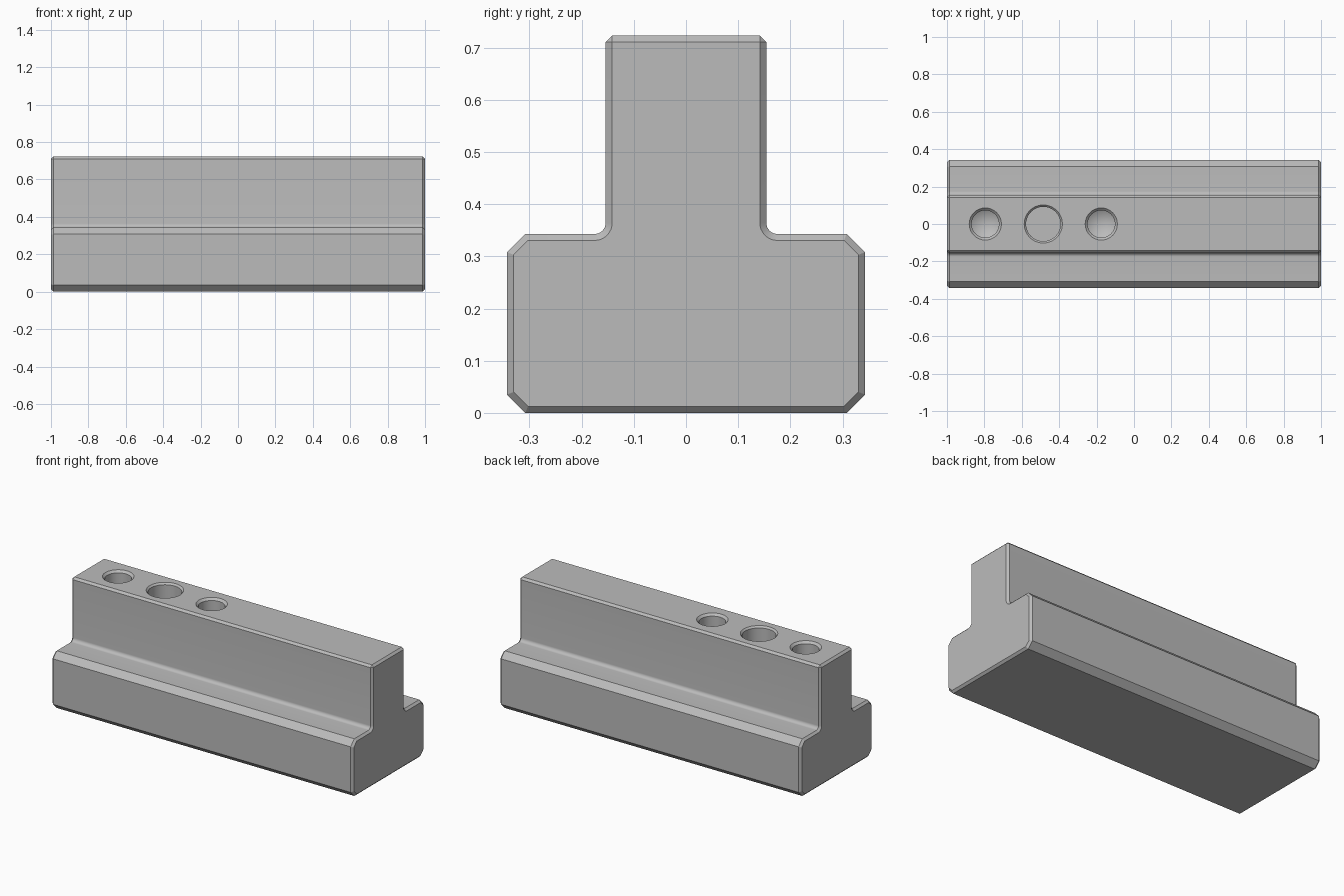
import bpy
import bmesh
from math import sin, cos, pi, radians

cube = bpy.data.objects.get("Cube")
if cube:
    bpy.data.objects.remove(cube, do_unlink=True)

HALF_LENGTH = 1.0
EDGE = 0.0125            # small bevel on the ends and neck top
FOOT_W, FOOT_H = 0.343, 0.343
NECK_W, TOP = 0.154, 0.723
CHAMFER, FILLET = 0.035, 0.021

steel = bpy.data.materials.new("steel_grey")
steel.use_nodes = True
colour = (0.5, 0.5, 0.5, 1.0)
steel.diffuse_color = colour
steel.node_tree.nodes["Principled BSDF"].inputs["Base Color"].default_value = colour


def make_object(name, bm):
    bmesh.ops.recalc_face_normals(bm, faces=bm.faces)
    mesh = bpy.data.meshes.new(name)
    bm.to_mesh(mesh)
    bm.free()
    mesh.materials.append(steel)
    obj = bpy.data.objects.new(name, mesh)
    bpy.context.collection.objects.link(obj)
    return obj


def section(inset):
    """T-shaped section, mirrored about the middle; inset shrinks it evenly."""
    w, h, low = FOOT_W - inset, FOOT_H - inset, inset
    c = CHAMFER - 0.586 * inset
    half = [(w - c, low), (w, low + c), (w, h - c), (w - c, h)]
    # Concave fillet where the neck meets the foot
    r = FILLET + inset
    for i in range(9):
        a = -pi / 2 - i * pi / 16
        half.append((NECK_W + FILLET + r * cos(a), FOOT_H + FILLET + r * sin(a)))
    # Neck top: the end bevel meets the long bevel at one corner
    half.append((NECK_W - inset, TOP - EDGE))
    half.append((NECK_W - EDGE, TOP - inset))
    return half + [(-y, z) for y, z in reversed(half)]


def body():
    bm = bmesh.new()
    inner = HALF_LENGTH - EDGE
    stations = [(-HALF_LENGTH, EDGE), (-inner, 0), (inner, 0), (HALF_LENGTH, EDGE)]
    rings = [[bm.verts.new((x, y, z)) for y, z in section(d)] for x, d in stations]
    n = len(rings[0])
    for a, b in zip(rings, rings[1:]):
        for i in range(n):
            j = (i + 1) % n
            bm.faces.new((a[i], a[j], b[j], b[i]))
    bm.faces.new(rings[0])
    bm.faces.new(rings[-1])
    bmesh.ops.remove_doubles(bm, verts=bm.verts, dist=1e-5)
    return make_object("slot_nut_body", bm)


def hole_cutter(name, x, radius, lip, depth, tip):
    """Turned cutter: countersunk lip, straight bore, flat or drilled bottom."""
    bm = bmesh.new()
    bore = radius - lip
    profile = [(radius, TOP + 0.05), (radius, TOP),
               (bore, TOP - lip), (bore, TOP - depth)]
    steps = 48
    rings = [[bm.verts.new((x + r * cos(2 * pi * i / steps),
                            r * sin(2 * pi * i / steps), z))
              for i in range(steps)] for r, z in profile]
    for a, b in zip(rings, rings[1:]):
        for i in range(steps):
            j = (i + 1) % steps
            bm.faces.new((a[i], a[j], b[j], b[i]))
    bm.faces.new(rings[0])
    if tip:
        point = bm.verts.new((x, 0, TOP - depth - tip))
        for i in range(steps):
            bm.faces.new((rings[-1][i], rings[-1][(i + 1) % steps], point))
    else:
        bm.faces.new(rings[-1])
    cutter = make_object(name, bm)
    cutter.hide_render = True
    return cutter


nut = body()
bpy.context.view_layer.objects.active = nut
nut.select_set(True)

# Two drilled holes either side of a wider flat-bottomed one
for name, x, radius, lip, depth, tip in (
        ("outer_hole_cutter", -0.795, 0.086, 0.013, 0.45, 0.042),
        ("middle_hole_cutter", -0.485, 0.102, 0.010, 0.45, 0),
        ("inner_hole_cutter", -0.175, 0.086, 0.013, 0.45, 0.042)):
    cutter = hole_cutter(name, x, radius, lip, depth, tip)
    mod = nut.modifiers.new(name, 'BOOLEAN')
    mod.operation = 'DIFFERENCE'
    mod.solver = 'EXACT'
    mod.object = cutter
    bpy.ops.object.modifier_apply(modifier=mod.name)
    bpy.data.objects.remove(cutter, do_unlink=True)

bpy.ops.object.shade_smooth_by_angle(angle=radians(25))
